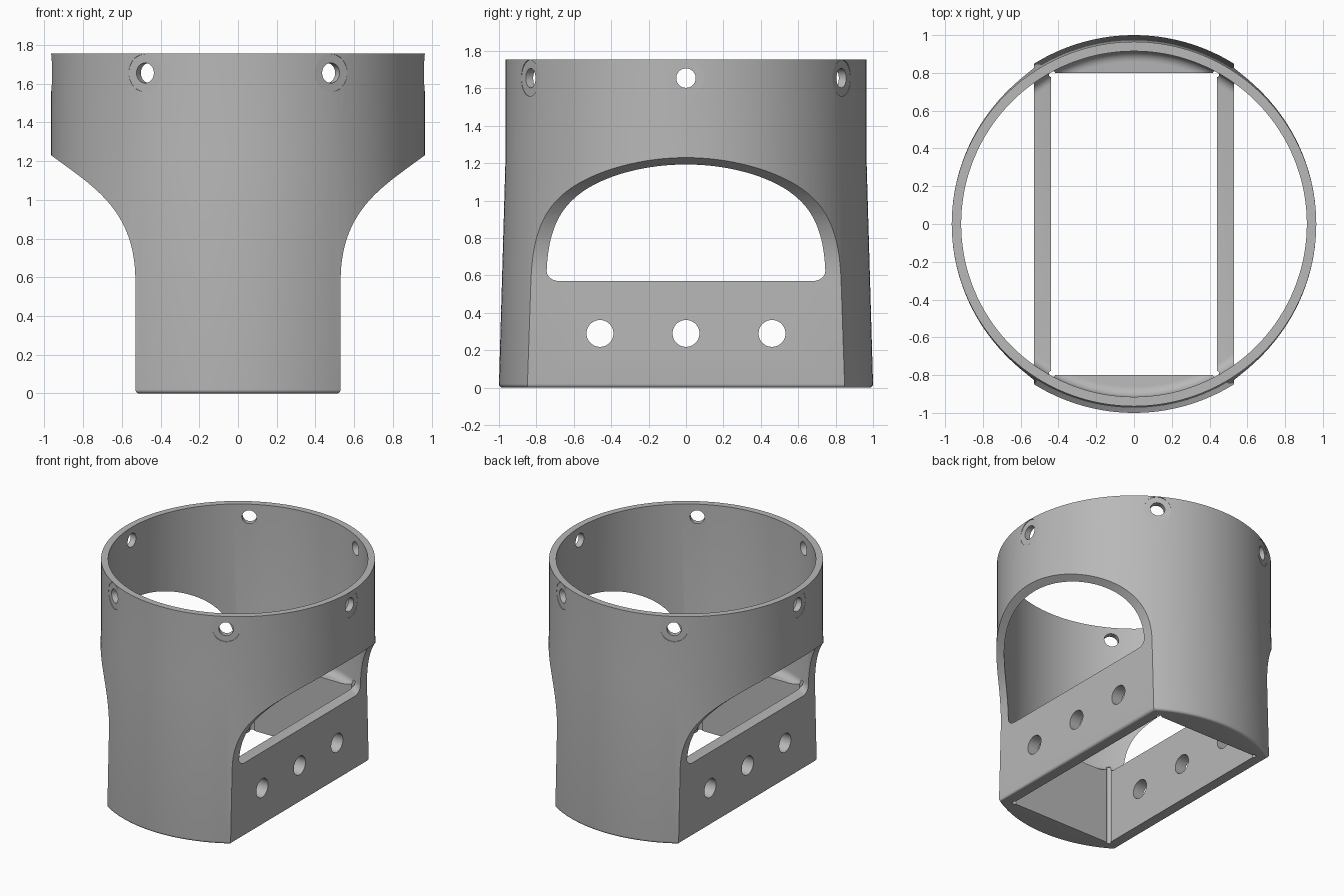
import bpy
import bmesh
from math import pi, sin, cos, radians
from mathutils import Matrix, Vector
from mathutils.geometry import interpolate_bezier

if "Cube" in bpy.data.objects:
    bpy.data.objects.remove(bpy.data.objects["Cube"])

HEIGHT = 1.755
WALL_R = 0.965      # upper outer radius
BORE_R = 0.915      # upper inner radius
FLOOR = 0.57        # height of the bore floor
HALF_W = 0.53       # half width of the flattened base

grey = bpy.data.materials.new("grey")
grey.use_nodes = True
grey.diffuse_color = (0.48, 0.48, 0.48, 1)
grey.node_tree.nodes["Principled BSDF"].inputs["Base Color"].default_value = grey.diffuse_color


def make(name, bm):
    bmesh.ops.recalc_face_normals(bm, faces=bm.faces)
    mesh = bpy.data.meshes.new(name)
    bm.to_mesh(mesh)
    bm.free()
    mesh.materials.append(grey)
    obj = bpy.data.objects.new(name, mesh)
    bpy.context.collection.objects.link(obj)
    return obj


def arc(cx, cz, r, start, end, steps=6):
    angles = [radians(start + (end - start) * i / steps) for i in range(steps + 1)]
    return [(cx + r * cos(a), cz + r * sin(a)) for a in angles]


def lathe(name, profile, segments=144):
    """Closed solid of revolution; the profile runs from bottom to top."""
    bm = bmesh.new()
    rings = [[bm.verts.new((r * cos(2 * pi * i / segments), r * sin(2 * pi * i / segments), z))
              for i in range(segments)] for r, z in profile]
    for low, high in zip(rings, rings[1:]):
        for i in range(segments):
            j = (i + 1) % segments
            bm.faces.new((low[i], low[j], high[j], high[i]))
    bm.faces.new(rings[0])
    bm.faces.new(rings[-1])
    return make(name, bm)


def prism(name, outline, half_depth):
    """Outline in x and z, extruded along y."""
    bm = bmesh.new()
    face = bm.faces.new([bm.verts.new((x, -half_depth, z)) for x, z in outline])
    moved = bmesh.ops.extrude_face_region(bm, geom=[face])["geom"]
    bmesh.ops.translate(bm, vec=(0, 2 * half_depth, 0),
                        verts=[v for v in moved if isinstance(v, bmesh.types.BMVert)])
    return make(name, bm)


def rod(name, radius, start, end, segments=40):
    start, end = Vector(start), Vector(end)
    axis = end - start
    bm = bmesh.new()
    turn = axis.to_track_quat('Z', 'Y').to_matrix().to_4x4()
    bmesh.ops.create_cone(bm, cap_ends=True, segments=segments, radius1=radius, radius2=radius,
                          depth=axis.length, matrix=Matrix.Translation((start + end) / 2) @ turn)
    return make(name, bm)


def carve(target, tool, operation='DIFFERENCE'):
    bpy.context.view_layer.objects.active = target
    mod = target.modifiers.new("carve", 'BOOLEAN')
    mod.operation = operation
    mod.solver = 'EXACT'
    mod.object = tool
    bpy.ops.object.modifier_apply(modifier=mod.name)
    bpy.data.objects.remove(tool)


# Tapered round body with a rounded bottom edge
body = lathe("holder_body", arc(0.98, 0.02, 0.02, -90, 0) + [(WALL_R, 1.23), (WALL_R, HEIGHT)])

# Flattened base that flares out to the full collar
flare = interpolate_bezier(Vector((HALF_W, 0.58)), Vector((HALF_W, 0.95)),
                           Vector((0.75, 1.07)), Vector((0.965, 1.23)), 28)
right = arc(HALF_W - 0.02, 0.02, 0.02, -90, 0) + [tuple(p) for p in flare]
right += [(1.1, 1.33), (1.1, 2)]
carve(body, prism("flare_tool", right + [(-x, z) for x, z in reversed(right)], 1.2), 'INTERSECT')

# Round bore with a filleted floor
carve(body, lathe("bore_tool", arc(BORE_R - 0.055, FLOOR + 0.055, 0.055, -90, 0) + [(BORE_R, 2)]))

# Rectangular pocket through the base, with relieved corners
carve(body, prism("pocket_tool", [(-0.44, -0.1), (0.44, -0.1), (0.44, 0.7), (-0.44, 0.7)], 0.8))
for sx in (-1, 1):
    for sy in (-1, 1):
        x, y = sx * 0.433, sy * 0.793
        carve(body, rod("relief_tool", 0.018, (x, y, -0.1), (x, y, 0.62), 16))

# Three cross holes through both side plates
for y in (-0.46, 0, 0.46):
    carve(body, rod("cross_hole_tool", 0.072, (-0.7, y, 0.29), (0.7, y, 0.29)))

# Six screw holes with shallow flat seats around the collar
for k in range(6):
    out = Vector((cos(k * pi / 3), sin(k * pi / 3), 0))
    centre = Vector((0, 0, 1.655))
    carve(body, rod("seat_tool", 0.097, centre + out * 0.959, centre + out * 1.1))
    carve(body, rod("screw_hole_tool", 0.052, centre + out * 0.8, centre + out * 1.1))

# Smooth curved walls, crisp edges
bpy.ops.object.select_all(action='DESELECT')
body.select_set(True)
bpy.context.view_layer.objects.active = body
bpy.ops.object.shade_smooth_by_angle(angle=radians(25))
